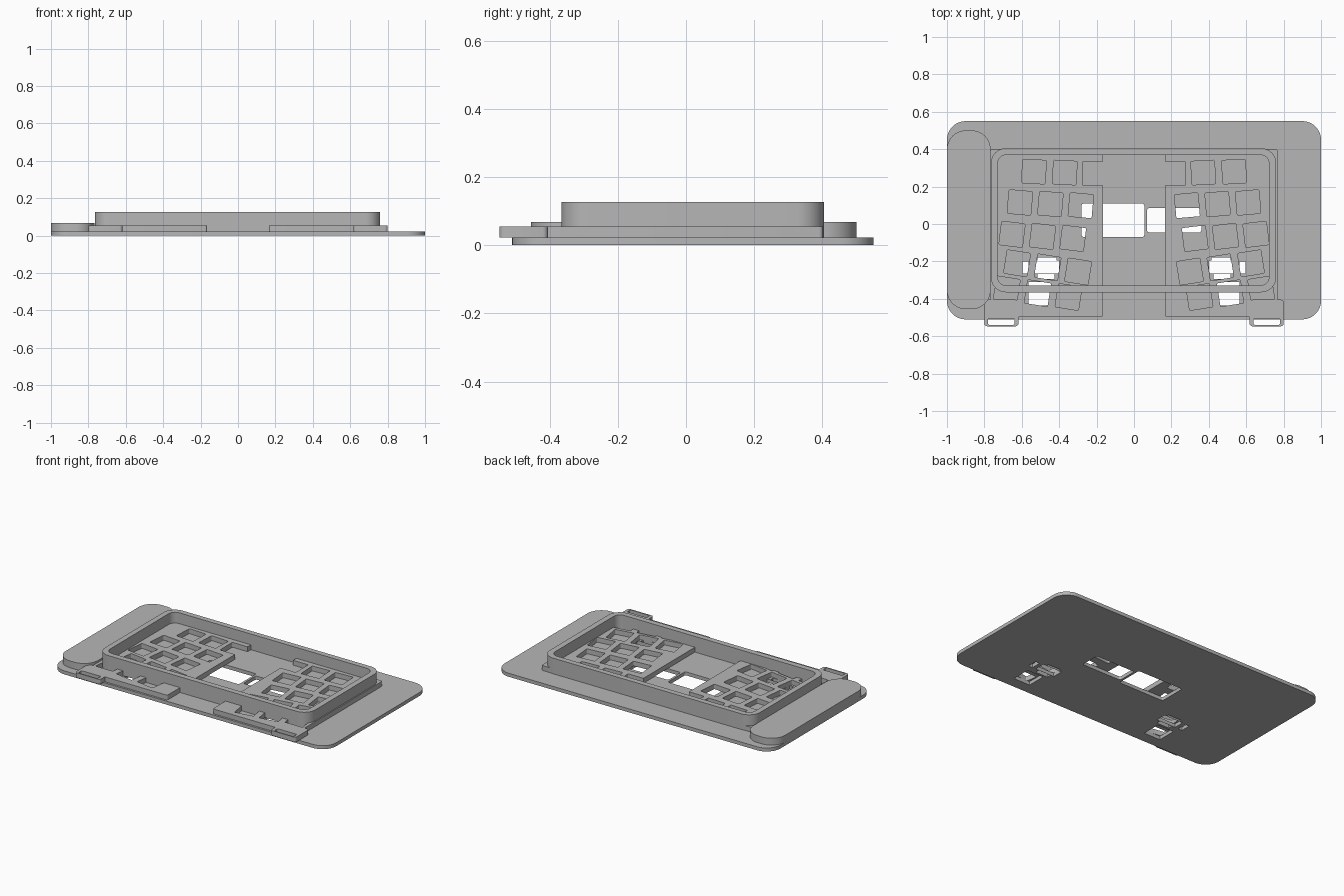
import bpy
import bmesh
from math import cos, sin, radians, pi

cube = bpy.data.objects.get("Cube")
if cube:
    bpy.data.objects.remove(cube)

grey = bpy.data.materials.new("plain grey")
grey.use_nodes = True
COLOUR = (0.47, 0.47, 0.47, 1)
grey.diffuse_color = COLOUR
grey.node_tree.nodes["Principled BSDF"].inputs["Base Color"].default_value = COLOUR

BASE_TOP, PLATE_TOP, PAD_TOP, FRAME_TOP = 0.023, 0.055, 0.068, 0.126


def outline(x0, x1, y0, y1, r, tilt=0, steps=10):
    """Rounded rectangle, turned about its own centre."""
    cx, cy = (x0 + x1) / 2, (y0 + y1) / 2
    corners = [(x1 - r, y1 - r), (x0 + r, y1 - r), (x0 + r, y0 + r), (x1 - r, y0 + r)]
    pts = []
    for k, (px, py) in enumerate(corners):
        n = steps if r > 0 else 0
        for i in range(n + 1):
            a = (k + i / max(n, 1)) * pi / 2
            dx, dy = px + r * cos(a) - cx, py + r * sin(a) - cy
            c, s = cos(tilt), sin(tilt)
            pts.append((cx + dx * c - dy * s, cy + dx * s + dy * c))
    return pts


def prisms(name, outlines, z0, z1):
    """Raise every outline into a solid, all in one object."""
    bm = bmesh.new()
    for pts in outlines:
        face = bm.faces.new([bm.verts.new((x, y, z0)) for x, y in pts])
        up = bmesh.ops.extrude_face_region(bm, geom=[face])
        moved = [v for v in up["geom"] if isinstance(v, bmesh.types.BMVert)]
        bmesh.ops.translate(bm, vec=(0, 0, z1 - z0), verts=moved)
    bmesh.ops.recalc_face_normals(bm, faces=bm.faces)
    mesh = bpy.data.meshes.new(name)
    bm.to_mesh(mesh)
    bm.free()
    mesh.materials.append(grey)
    obj = bpy.data.objects.new(name, mesh)
    bpy.context.collection.objects.link(obj)
    return obj


def part(name, shape, z0, z1, holes=()):
    """Solid with through holes, smooth on the round corners."""
    obj = prisms(name, [shape], z0, z1)
    if holes:
        cutter = prisms(name + "_cutter", holes, z0 - 0.1, z1 + 0.1)
        cutter.hide_render = True
        mod = obj.modifiers.new("holes", "BOOLEAN")
        mod.operation, mod.solver, mod.object = "DIFFERENCE", "EXACT", cutter
        graph = bpy.context.evaluated_depsgraph_get()
        cut = bpy.data.meshes.new_from_object(obj.evaluated_get(graph))
        obj.modifiers.clear()
        obj.data = cut
        bpy.data.objects.remove(cutter)
    bpy.ops.object.select_all(action="DESELECT")
    obj.select_set(True)
    bpy.context.view_layer.objects.active = obj
    bpy.ops.object.shade_smooth_by_angle(angle=radians(30))
    return obj


def flip(side, x0, x1, y0, y1, r, tilt=0, steps=4):
    """Outline given for the right half (-x), mirrored when side is 1."""
    if side > 0:
        x0, x1, tilt = -x1, -x0, -tilt
    return outline(x0, x1, y0, y1, r, tilt, steps)


# Base plate with the two middle windows and the openings below the keys
base_holes = [outline(-0.28, 0.055, -0.07, 0.11, 0.012, 0, 4),
              outline(0.07, 0.36, -0.045, 0.085, 0.012, 0, 4)]
for side in (-1, 1):
    base_holes += [
        flip(side, -0.595, -0.565, -0.265, -0.2, 0),
        flip(side, -0.54, -0.4, -0.265, -0.195, 0),
        flip(side, -0.515, -0.425, -0.295, -0.266, 0),
        flip(side, -0.515, -0.415, -0.194, -0.178, 0),
        flip(side, -0.565, -0.445, -0.435, -0.31, 0),
    ]
part("base_plate", outline(-1, 1, -0.51, 0.55, 0.1), 0, BASE_TOP, base_holes)

# Raised pad at one end
part("end_pad", outline(-1, -0.767, -0.455, 0.5, 0.1), BASE_TOP, PAD_TOP)

# Surrounding frame
part("key_frame", outline(-0.765, 0.76, -0.365, 0.405, 0.08), BASE_TOP, FRAME_TOP,
     [outline(-0.729, 0.722, -0.328, 0.369, 0.045)])

# Key plates: first key of each row, step to the next key, keys, tilt
ROWS = [(-0.535, 0.28, 0.165, -0.005, 2, -3),
        (-0.61, 0.115, 0.163, -0.008, 3, -5),
        (-0.652, -0.055, 0.163, -0.011, 3, -7),
        (-0.625, -0.21, 0.163, -0.022, 3, -9),
        (-0.68, -0.35, 0.165, -0.02, 3, -9)]
HALF = 0.063
for side, word in ((-1, "right"), (1, "left")):
    keys = []
    for x, y, dx, dy, count, tilt in ROWS:
        for i in range(count):
            kx, ky = x + i * dx, y + i * dy
            keys.append(flip(side, kx - HALF, kx + HALF, ky - HALF, ky + HALF,
                             0.006, radians(tilt)))
    keys.append(flip(side, -0.275, -0.1, 0.205, 0.335, 0.006))
    part(word + "_key_plate", flip(side, -0.767, -0.165, -0.497, 0.402, 0.012),
         BASE_TOP, PLATE_TOP, keys)

    # Strap loop on the front edge
    part(word + "_strap_loop", flip(side, -0.8, -0.618, -0.547, -0.405, 0.015),
         BASE_TOP, PLATE_TOP, [flip(side, -0.78, -0.64, -0.539, -0.505, 0.006)])
